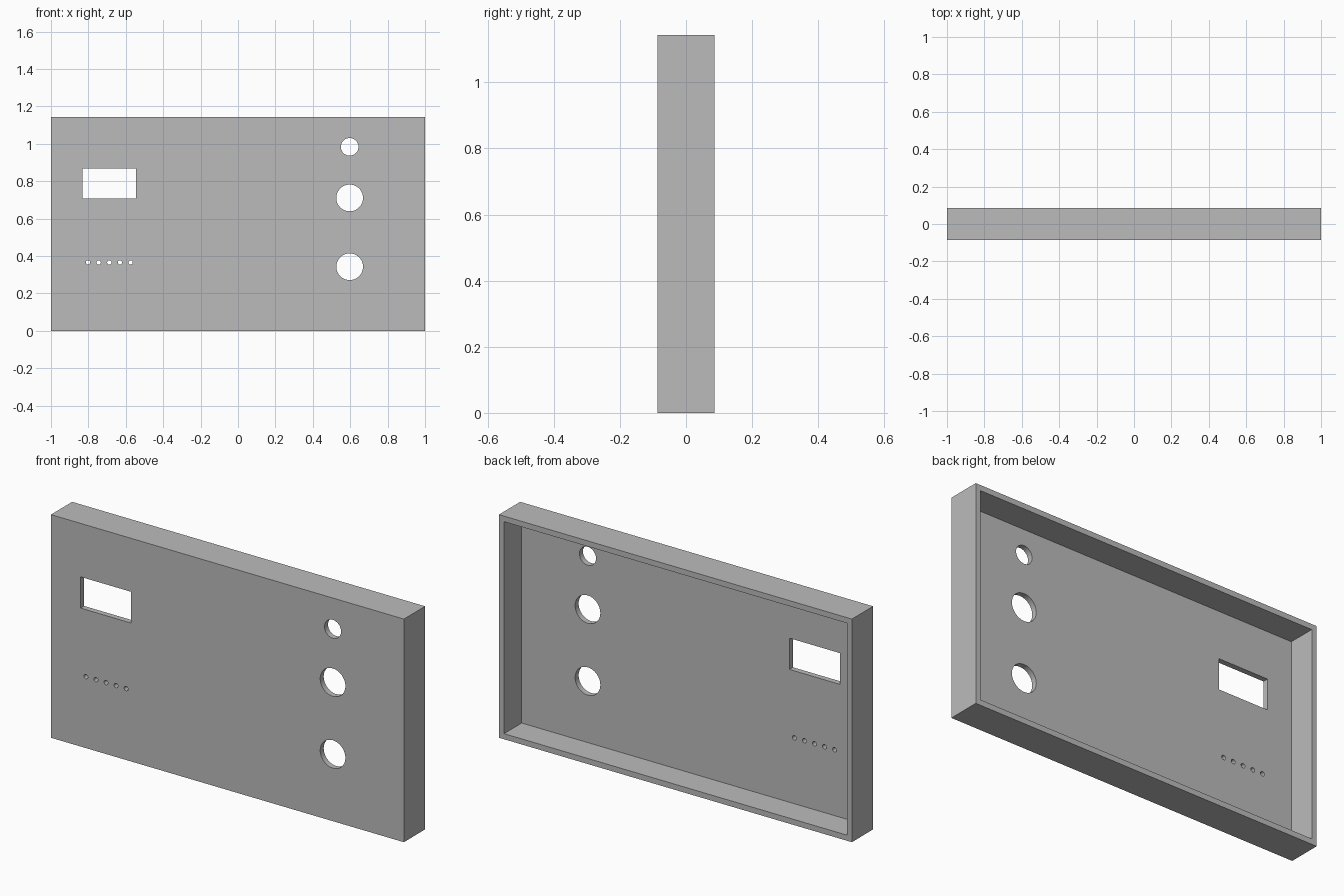
import bpy

if "Cube" in bpy.data.objects:
    bpy.data.objects.remove(bpy.data.objects["Cube"], do_unlink=True)

WIDTH, DEPTH, HEIGHT, WALL = 2.0, 0.1714, 1.1429, 0.0286
FRONT = -DEPTH / 2

grey = bpy.data.materials.new("plain grey")
grey.use_nodes = True
colour = (0.5, 0.5, 0.5, 1)
grey.diffuse_color = colour
grey.node_tree.nodes["Principled BSDF"].inputs["Base Color"].default_value = colour


def box(name, size, centre):
    bpy.ops.mesh.primitive_cube_add(size=1, location=centre)
    obj = bpy.context.object
    obj.name = name
    obj.scale = size
    bpy.ops.object.transform_apply(location=True, rotation=True, scale=True)
    obj.data.materials.append(grey)
    return obj


def drill(name, x, z, radius, sides):
    bpy.ops.mesh.primitive_cylinder_add(
        vertices=sides, radius=radius, depth=4 * WALL,
        location=(x, FRONT, z), rotation=(1.5707963, 0, 0))
    obj = bpy.context.object
    obj.name = name
    obj.data.materials.append(grey)
    return obj


# Enclosure block
panel = box("front_panel_shell", (WIDTH, DEPTH, HEIGHT), (0, 0, HEIGHT / 2))

# Open back cavity and rectangular display window
cutters = [
    box("cavity_cutter", (WIDTH - 2 * WALL, DEPTH, HEIGHT - 2 * WALL),
        (0, WALL, HEIGHT / 2)),
    box("window_cutter", (0.286, 4 * WALL, 0.16), (-0.689, FRONT, 0.789)),
]

# Round control holes
for z, radius in ((0.984, 0.047), (0.711, 0.0714), (0.343, 0.0714)):
    cutters.append(drill("control_hole_cutter", 0.597, z, radius, 48))

# Row of small indicator holes
for i in range(5):
    cutters.append(drill("indicator_hole_cutter", -0.802 + i * 0.057, 0.366, 0.0114, 24))

# Cut everything out of the shell, then drop the cutters
for cutter in cutters:
    mod = panel.modifiers.new(cutter.name, "BOOLEAN")
    mod.operation = "DIFFERENCE"
    mod.solver = "EXACT"
    mod.object = cutter
    bpy.ops.object.select_all(action="DESELECT")
    panel.select_set(True)
    bpy.context.view_layer.objects.active = panel
    bpy.ops.object.modifier_apply(modifier=mod.name)
    bpy.data.objects.remove(cutter, do_unlink=True)

# Smooth hole walls with crisp rims
bpy.ops.object.shade_smooth_by_angle(angle=0.52)
